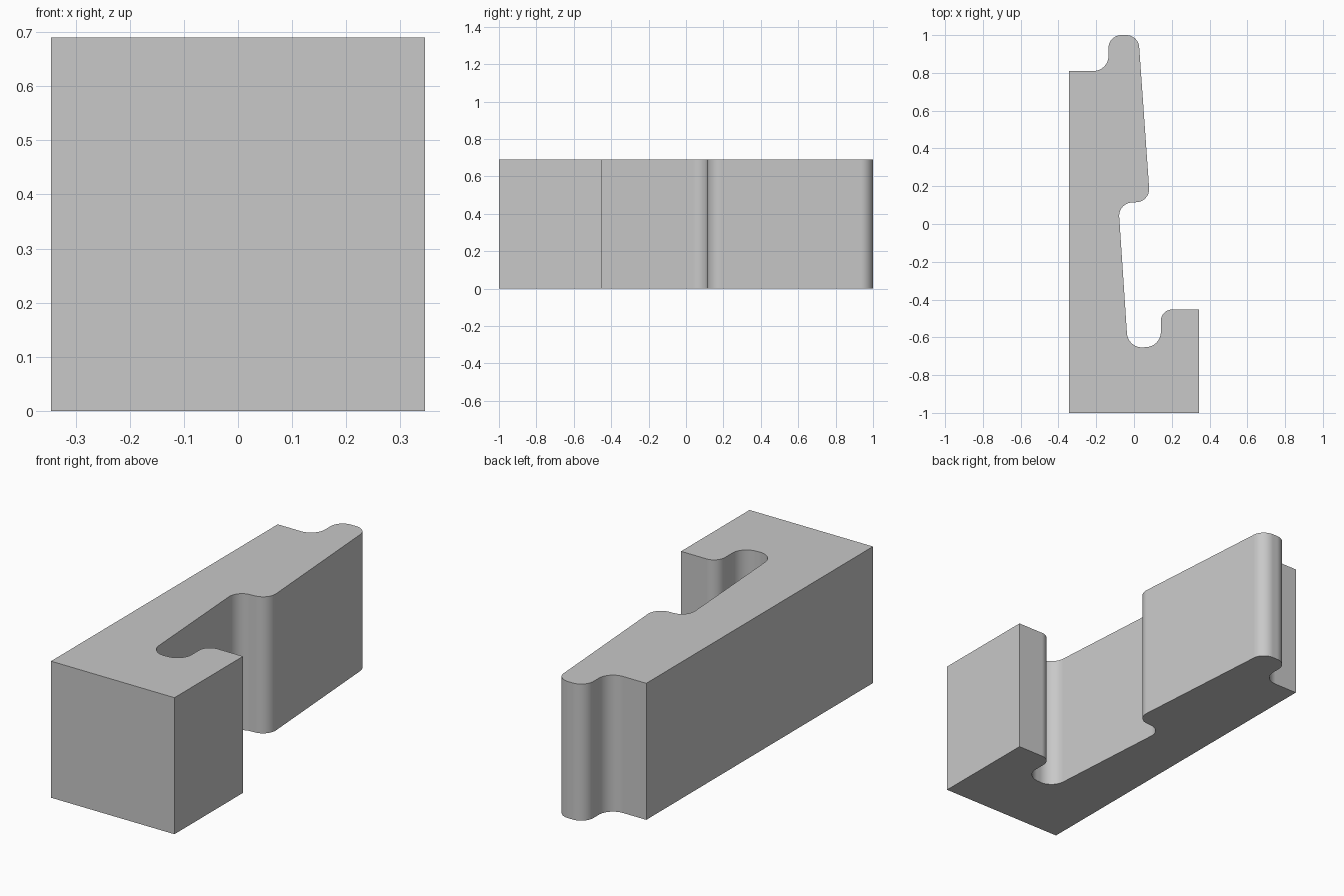
import bpy
import bmesh
import math
from mathutils import Vector

cube = bpy.data.objects.get("Cube")
if cube:
    bpy.data.objects.remove(cube, do_unlink=True)

HEIGHT = 0.69
ARC_STEPS = 14


def round_corner(before, corner, after, radius):
    """Return the points of a fillet arc between two straight edges."""
    if radius == 0:
        return [corner]
    a = (before - corner).normalized()
    b = (after - corner).normalized()
    half = a.angle(b) / 2
    centre = corner + (a + b).normalized() * radius / math.sin(half)
    start = corner + a * radius / math.tan(half) - centre
    end = corner + b * radius / math.tan(half) - centre
    sweep = math.pi - 2 * half
    points = []
    for i in range(ARC_STEPS + 1):
        t = i / ARC_STEPS
        points.append(centre + (start * math.sin((1 - t) * sweep)
                                + end * math.sin(t * sweep)) / math.sin(sweep))
    return points


# Hooked outline: x, y and fillet radius of each corner
corners = [
    (-0.345, -1.0, 0), (0.345, -1.0, 0), (0.345, -0.453, 0),
    (0.142, -0.453, 0.06),       # lip of the hook
    (0.142, -0.646, 0.08),       # pocket floor
    (-0.032, -0.659, 0.08),
    (-0.083, 0.109, 0.07),       # inner end of the sloped wall
    (0.085, 0.12, 0.07),         # locking step
    (0.023, 1.0, 0.068),         # rounded tip
    (-0.135, 1.0, 0.068),
    (-0.135, 0.81, 0.08),        # hollow beside the tip
    (-0.345, 0.81, 0),
]
outline = []
for i, (x, y, radius) in enumerate(corners):
    before = Vector(corners[i - 1][:2])
    after = Vector(corners[(i + 1) % len(corners)][:2])
    outline += round_corner(before, Vector((x, y)), after, radius)

# Extrude the outline upward
bm = bmesh.new()
base = bm.faces.new([bm.verts.new((p.x, p.y, 0)) for p in outline])
result = bmesh.ops.extrude_face_region(bm, geom=[base], use_keep_orig=True)
top_verts = [g for g in result["geom"] if isinstance(g, bmesh.types.BMVert)]
bmesh.ops.translate(bm, verts=top_verts, vec=(0, 0, HEIGHT))
bmesh.ops.recalc_face_normals(bm, faces=bm.faces)
mesh = bpy.data.meshes.new("hook_joint_beam")
bm.to_mesh(mesh)
bm.free()

beam = bpy.data.objects.new("hook_joint_beam", mesh)
bpy.context.collection.objects.link(beam)

# Plain grey
grey = bpy.data.materials.new("light_grey")
grey.use_nodes = True
colour = (0.58, 0.58, 0.58, 1)
grey.diffuse_color = colour
grey.node_tree.nodes["Principled BSDF"].inputs["Base Color"].default_value = colour
mesh.materials.append(grey)

# Smooth fillets, crisp edges and flat walls
bpy.ops.object.select_all(action="DESELECT")
beam.select_set(True)
bpy.context.view_layer.objects.active = beam
bpy.ops.object.shade_smooth_by_angle(angle=math.radians(30))
weighted = beam.modifiers.new("flat_walls", "WEIGHTED_NORMAL")
weighted.keep_sharp = True
